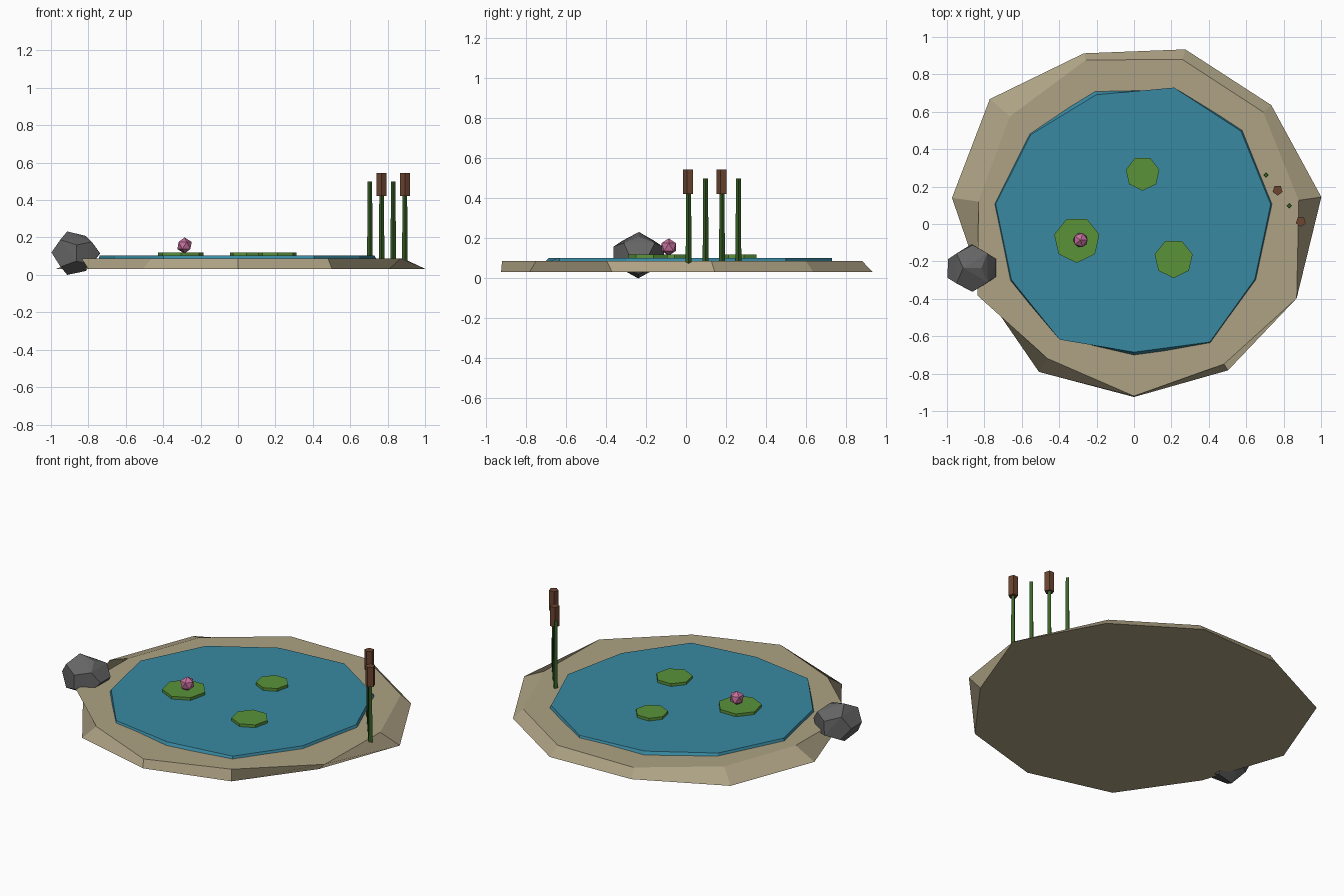
import bpy, bmesh, math, random
from mathutils import Vector

if "Cube" in bpy.data.objects:
    bpy.data.objects.remove(bpy.data.objects["Cube"])

random.seed(4)


def material(name, rgb):
    m = bpy.data.materials.new(name)
    m.diffuse_color = (*rgb, 1)
    m.use_nodes = True
    m.node_tree.nodes["Principled BSDF"].inputs["Base Color"].default_value = m.diffuse_color
    return m


SAND = material("sand", (0.42, 0.36, 0.23))
WATER = material("water", (0.04, 0.25, 0.36))
LEAF = material("leaf_green", (0.10, 0.29, 0.04))
STEM = material("stem_green", (0.04, 0.12, 0.02))
BROWN = material("brown", (0.15, 0.06, 0.03))
PINK = material("pink", (0.55, 0.16, 0.33))
STONE = material("stone", (0.13, 0.13, 0.13))


def finish(bm, name, mat):
    bmesh.ops.recalc_face_normals(bm, faces=bm.faces[:])
    me = bpy.data.meshes.new(name)
    bm.to_mesh(me)
    bm.free()
    me.materials.append(mat)
    ob = bpy.data.objects.new(name, me)
    bpy.context.collection.objects.link(ob)
    return ob


def prism(name, mat, center, z0, z1, low, high):
    """Capped n-sided solid; low/high are per-corner radii, first corner at -y."""
    bm = bmesh.new()
    n = len(low)
    rings = []
    for z, radii in ((z0, low), (z1, high)):
        ring = []
        for i, r in enumerate(radii):
            a = -math.pi / 2 + 2 * math.pi * i / n
            ring.append(bm.verts.new((center[0] + r * math.cos(a),
                                      center[1] + r * math.sin(a), z)))
        rings.append(ring)
    b, t = rings
    for i in range(n):
        j = (i + 1) % n
        bm.faces.new((b[i], b[j], t[j], t[i]))
    bm.faces.new(b[::-1])
    bm.faces.new(t)
    return finish(bm, name, mat)


# Uneven sandy bank
prism("bank", SAND, (0, 0), 0.032, 0.088,
      [.925, .93, .89, 1.012, .971, .973, .951, 1.02, .983, .88, .94],
      [.92, .89, .956, .89, .914, .917, .914, .878, .84, .92, .855])

# Water disc, slightly proud of the bank
prism("water", WATER, (0, 0), 0.078, 0.103,
      [.71, .757, .72, .75, .77, .76, .75, .74, .755, .73, .735],
      [.685, .75, .71, .738, .757, .76, .72, .73, .747, .72, .735])

# Lily pads
for i, (x, y, r) in enumerate([(-.306, -.084, .124), (.046, .270, .092), (.212, -.185, .104)]):
    prism(f"lily_pad_{i + 1}", LEAF, (x, y), 0.102, 0.12, [r] * 7, [r] * 7)

# Water lily blossom
bm = bmesh.new()
bmesh.ops.create_icosphere(bm, subdivisions=1, radius=0.043)
bmesh.ops.translate(bm, verts=bm.verts[:], vec=(-.286, -.086, .157))
finish(bm, "lily_flower", PINK)

# Reeds, two of them with cattail heads
for i, (x, y, head) in enumerate([(.705, .262, False), (.768, .18, True),
                                  (.83, .098, False), (.892, .013, True)]):
    prism(f"reed_stem_{i + 1}", STEM, (x, y), 0.05, 0.50, [.015] * 4, [.012] * 4)
    if head:
        prism(f"cattail_head_{i + 1}", BROWN, (x, y), 0.423, 0.545, [.028] * 5, [.028] * 5)

# Boulder: roughened dodecahedron, taller on its outer side
p = (1 + 5 ** 0.5) / 2
q = 1 / p
S = (-1, 1)
pts = [(a, b, c) for a in S for b in S for c in S]
for a in S:
    for b in S:
        pts += [(a * q, 0, b * p), (0, a * p, b * q), (a * p, b * q, 0)]
bm = bmesh.new()
for x, y, z in pts:
    side = (x > 0) - (x < 0)
    jitter = Vector([random.uniform(-.004, .004) for _ in range(3)])
    bm.verts.new(Vector((-.866 + x * .081, -.236 + y * .078,
                         .121 + z * .074 * (.88 - .1 * side))) + jitter)
low = min(v.co.z for v in bm.verts)
for v in bm.verts:
    v.co.z -= low
bmesh.ops.convex_hull(bm, input=bm.verts[:])
finish(bm, "boulder", STONE)
